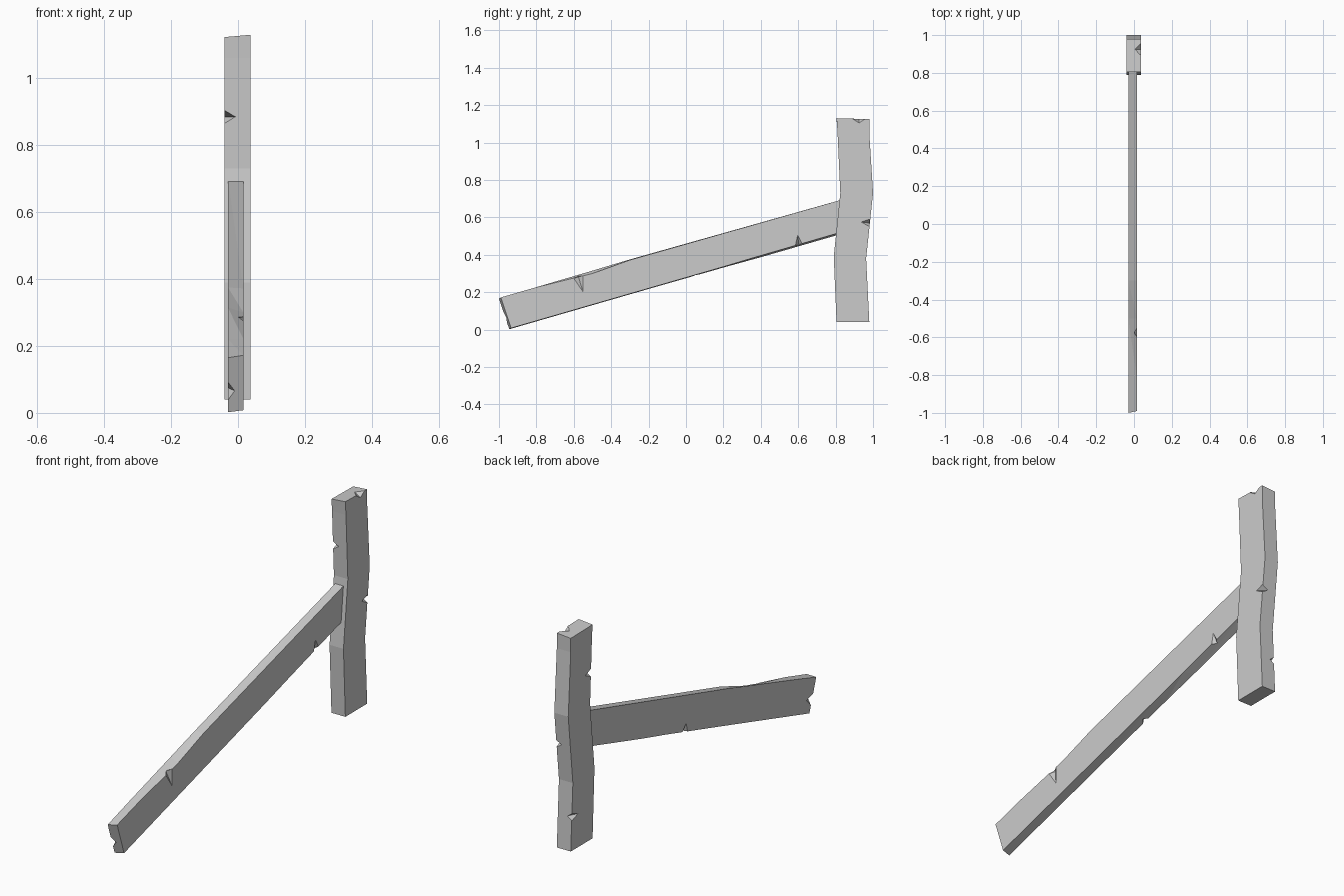
import bpy
import bmesh
from mathutils import Vector

cube = bpy.data.objects.get("Cube")
if cube:
    bpy.data.objects.remove(cube, do_unlink=True)

grey = bpy.data.materials.new("plain grey")
grey.use_nodes = True
colour = (0.6, 0.6, 0.6, 1)
grey.diffuse_color = colour
grey.node_tree.nodes["Principled BSDF"].inputs["Base Color"].default_value = colour


def add_object(name, bm):
    bmesh.ops.recalc_face_normals(bm, faces=bm.faces)
    mesh = bpy.data.meshes.new(name)
    bm.to_mesh(mesh)
    bm.free()
    mesh.materials.append(grey)
    obj = bpy.data.objects.new(name, mesh)
    bpy.context.collection.objects.link(obj)
    return obj


def plank(name, x_near, near, x_far, far):
    """Board between two matching (y, z) outlines."""
    bm = bmesh.new()
    a = [bm.verts.new((x_near, y, z)) for y, z in near]
    b = [bm.verts.new((x_far, y, z)) for y, z in far]
    bm.faces.new(a)
    bm.faces.new(b)
    for i in range(len(a)):
        j = (i + 1) % len(a)
        bm.faces.new((a[i], a[j], b[j]))
        bm.faces.new((a[i], b[j], b[i]))
    return add_object(name, bm)


def chip(obj, point, along, cut_a, cut_b):
    """Cut a small pointed nick out of a board edge."""
    p, d, a, b = (Vector(v) for v in (point, along, cut_a, cut_b))
    bm = bmesh.new()
    for v in (p - d, p + d, p + a, p + b, p - (a + b) * 0.4):
        bm.verts.new(v)
    bmesh.ops.convex_hull(bm, input=bm.verts)
    cutter = add_object("chip_cutter", bm)
    cutter.hide_render = True
    mod = obj.modifiers.new("chip", "BOOLEAN")
    mod.operation = "DIFFERENCE"
    mod.solver = "EXACT"
    mod.object = cutter
    bpy.context.view_layer.objects.active = obj
    bpy.ops.object.modifier_apply(modifier=mod.name)
    bpy.data.objects.remove(cutter, do_unlink=True)


# Upright post, gently bowed
front = [(0.805, 0.04), (0.79, 0.39), (0.825, 0.73), (0.81, 1.06)]
back = [(0.98, 1.05), (1.0, 0.73), (0.963, 0.38), (0.98, 0.04)]
post = plank("upright_post",
             -0.04, front + [(0.805, 1.123), (0.98, 1.12)] + back,
             0.038, front + [(0.805, 1.13), (0.98, 1.126)] + back)

# Sloping brace, with worn edges on one side
brace = plank("sloping_brace",
              -0.03, [(-1.0, 0.165), (-0.945, 0.002), (-0.25, 0.203), (0.2, 0.332),
                      (0.4, 0.387), (0.86, 0.52), (0.86, 0.702), (-0.3, 0.375),
                      (-0.5, 0.315), (-0.82, 0.22)],
              0.016, [(-0.99, 0.172), (-0.935, 0.008), (-0.25, 0.206), (0.2, 0.336),
                      (0.38, 0.39), (0.86, 0.53), (0.86, 0.702), (-0.3, 0.372),
                      (-0.5, 0.3), (-0.82, 0.221)])

# Nicks in the post
chip(post, (-0.04, 0.818, 0.885), (0, 0, 0.02), (0.032, 0, 0), (0, 0.045, 0))
chip(post, (0.038, 0.982, 0.57), (0, 0, 0.02), (-0.032, 0, 0), (0, -0.045, 0.005))
chip(post, (0.038, 0.925, 1.127), (0, 0.035, 0), (-0.036, 0, 0), (0, 0, -0.022))
chip(post, (-0.04, 0.971, 0.21), (0, 0, 0.018), (0.025, 0, 0), (0, -0.05, 0))

# Nicks in the brace
chip(brace, (0.016, -0.575, 0.281), (0, 0.025, 0.007), (-0.018, 0, 0), (0, 0.025, -0.08))
chip(brace, (0.016, 0.603, 0.455), (0, 0.018, 0.005), (-0.02, 0, 0), (0, -0.006, 0.05))
chip(brace, (-0.03, -0.966, 0.065), (0, -0.009, 0.027), (0.022, 0, 0), (0, 0.045, 0.01))
chip(brace, (-0.03, 0.05, 0.289), (0, 0.02, 0.006), (0.02, 0, 0), (0, -0.008, 0.04))
